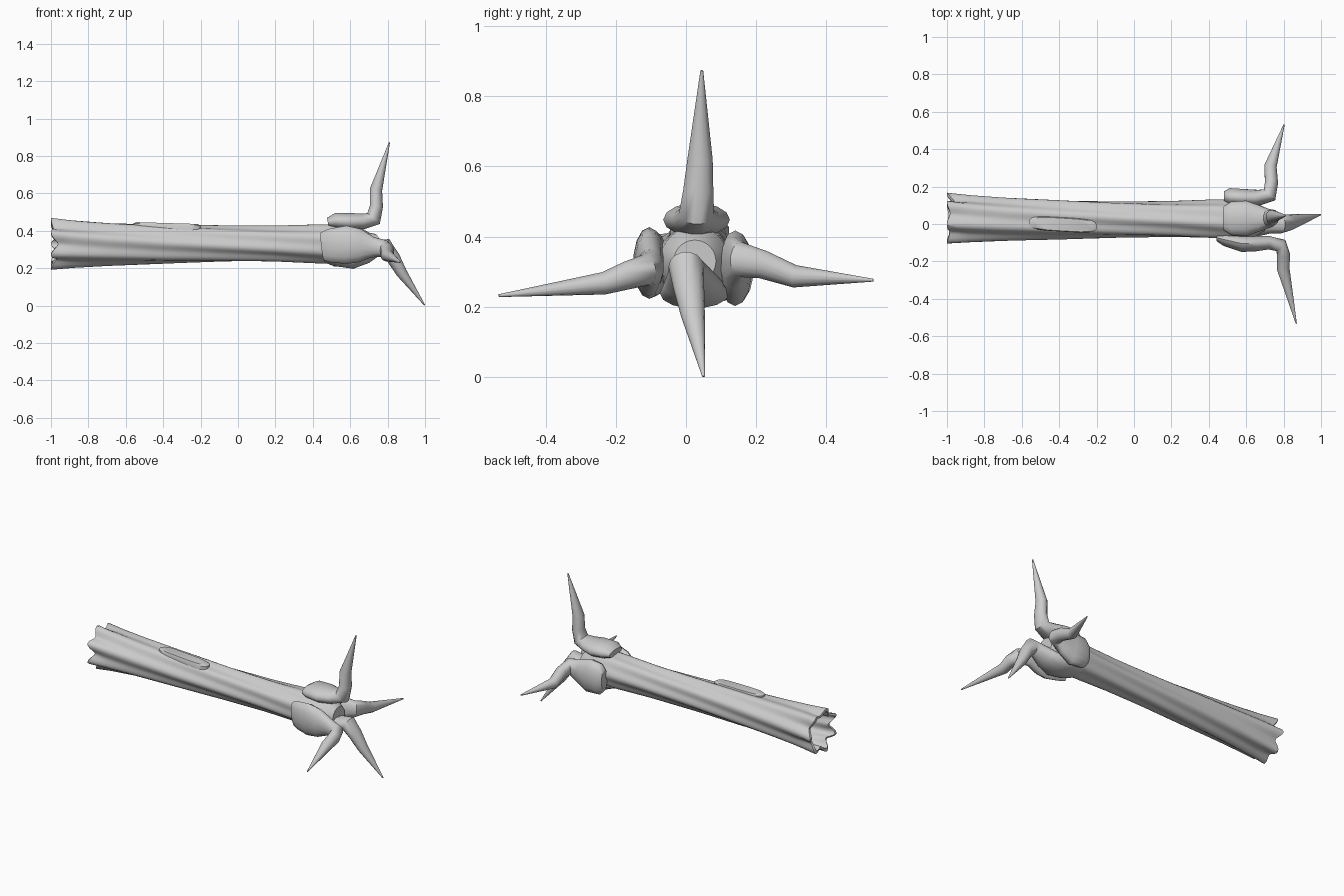
import bpy, bmesh, math
from mathutils import Vector

CY, CZ = 0.025, 0.33   # axis of the trunk


def finish(name, bm, angle=40):
    bmesh.ops.recalc_face_normals(bm, faces=bm.faces)
    me = bpy.data.meshes.new(name)
    bm.to_mesh(me)
    bm.free()
    ob = bpy.data.objects.new(name, me)
    bpy.context.collection.objects.link(ob)
    bpy.ops.object.select_all(action='DESELECT')
    ob.select_set(True)
    bpy.context.view_layer.objects.active = ob
    bpy.ops.object.shade_smooth_by_angle(angle=math.radians(angle))
    return ob


def bridge(bm, a, b):
    n = len(a)
    for i in range(n):
        bm.faces.new((a[i], a[(i + 1) % n], b[(i + 1) % n], b[i]))


# Hollow, fluted and twisted trunk: (x, radius, flute depth)
SIDES, LOBES = 56, 7
stations = [(-1.0, 0.128, 0.14), (-0.95, 0.125, 0.12), (-0.88, 0.122, 0.08),
            (-0.7, 0.113, 0.06), (-0.4, 0.103, 0.06), (-0.1, 0.095, 0.06),
            (0.2, 0.094, 0.06), (0.42, 0.102, 0.05), (0.55, 0.106, 0.03),
            (0.64, 0.098, 0.0), (0.70, 0.06, 0.0)]


def trunk_ring(bm, x, r, depth, inset):
    ring = []
    twist = math.radians(60) * (x + 1) / 1.6
    for i in range(SIDES):
        a = 2 * math.pi * i / SIDES
        wave = math.cos(LOBES * a)
        rr = (r - inset) * (1 + depth * (wave - 0.2))
        # ragged broken rim
        dx = 0.02 * (1 - wave) * (0.6 + 0.4 * math.sin(2 * a + 1)) if x < -0.97 else 0
        ring.append(bm.verts.new((x + dx, CY + rr * math.cos(a + twist),
                                  CZ + rr * math.sin(a + twist))))
    return ring


bm = bmesh.new()
outer = [trunk_ring(bm, *s, 0) for s in stations]
inner = [trunk_ring(bm, *s, 0.018) for s in stations[:-2]]
for rings in (outer, inner):
    for a, b in zip(rings, rings[1:]):
        bridge(bm, a, b)
bridge(bm, outer[0], inner[0])
bm.faces.new(outer[-1])
bm.faces.new(inner[-1])
finish("hollow_trunk", bm)


# Roots: swept ellipses, rows are (x, y, z, half width, half thickness)
def root(name, direction, rows, sides=14):
    bm = bmesh.new()
    wide = Vector((1, 0, 0)).cross(Vector(direction))
    pts = [Vector(r[:3]) for r in rows]
    rings = []
    for k, row in enumerate(rows):
        t = (pts[min(k + 1, len(pts) - 1)] - pts[max(k - 1, 0)]).normalized()
        u = (wide - t * wide.dot(t)).normalized()
        v = t.cross(u)
        rings.append([bm.verts.new(pts[k] + u * row[3] * math.cos(2 * math.pi * i / sides)
                                   + v * row[4] * math.sin(2 * math.pi * i / sides))
                      for i in range(sides)])
    for a, b in zip(rings, rings[1:]):
        bridge(bm, a, b)
    bm.faces.new(rings[0])
    bm.faces.new(rings[-1])
    finish(name, bm, 50)


root("root_top", (0, 0, 1), [
    (0.48, 0.03, 0.445, 0.065, 0.025), (0.52, 0.03, 0.452, 0.09, 0.044),
    (0.60, 0.03, 0.448, 0.095, 0.048), (0.67, 0.03, 0.45, 0.07, 0.043),
    (0.725, 0.03, 0.465, 0.05, 0.045), (0.74, 0.035, 0.53, 0.043, 0.036),
    (0.738, 0.04, 0.62, 0.036, 0.034), (0.81, 0.045, 0.873, 0.004, 0.003)])

root("root_back", (0, 1, 0), [
    (0.48, 0.145, 0.31, 0.07, 0.03), (0.51, 0.145, 0.31, 0.1, 0.048),
    (0.59, 0.14, 0.31, 0.108, 0.048), (0.66, 0.14, 0.325, 0.075, 0.044),
    (0.725, 0.155, 0.335, 0.05, 0.042), (0.735, 0.22, 0.32, 0.04, 0.036),
    (0.73, 0.31, 0.287, 0.032, 0.034), (0.803, 0.533, 0.276, 0.004, 0.003)])

root("root_front", (0, -1, 0), [
    (0.45, -0.075, 0.315, 0.075, 0.02), (0.49, -0.085, 0.32, 0.09, 0.035),
    (0.58, -0.105, 0.325, 0.102, 0.046), (0.65, -0.105, 0.32, 0.09, 0.042),
    (0.72, -0.1, 0.312, 0.055, 0.037), (0.785, -0.115, 0.305, 0.045, 0.038),
    (0.80, -0.165, 0.29, 0.04, 0.036), (0.797, -0.235, 0.267, 0.032, 0.035),
    (0.868, -0.533, 0.232, 0.004, 0.003)])

root("root_bottom", (0, 0, -1), [
    (0.46, 0.025, 0.25, 0.065, 0.02), (0.51, 0.025, 0.245, 0.09, 0.033),
    (0.61, 0.025, 0.24, 0.1, 0.045), (0.68, 0.015, 0.268, 0.08, 0.046),
    (0.74, 0.005, 0.305, 0.055, 0.042), (0.785, 0.0, 0.315, 0.05, 0.048),
    (0.83, 0.008, 0.255, 0.044, 0.038), (0.875, 0.02, 0.175, 0.034, 0.03),
    (0.998, 0.05, 0.002, 0.004, 0.003)])

# Flat oblong bark patch lying on top of the trunk
bm = bmesh.new()
rings = []
for z, s in ((-0.025, 1.0), (0.009, 1.0), (0.016, 0.9)):
    ring = []
    for i in range(32):
        a = 2 * math.pi * i / 32
        c, d = math.cos(a), math.sin(a)
        lx = 0.18 * s * math.copysign(abs(c) ** 0.5, c)
        ly = 0.038 * s * math.copysign(abs(d) ** 0.6, d)
        ring.append(bm.verts.new((-0.38 + lx, -0.003 + ly - 0.06 * lx,
                                  0.425 + z - 0.03 * lx)))
    rings.append(ring)
for a, b in zip(rings, rings[1:]):
    bridge(bm, a, b)
bm.faces.new(rings[0])
bm.faces.new(rings[-1])
finish("bark_patch", bm, 35)
